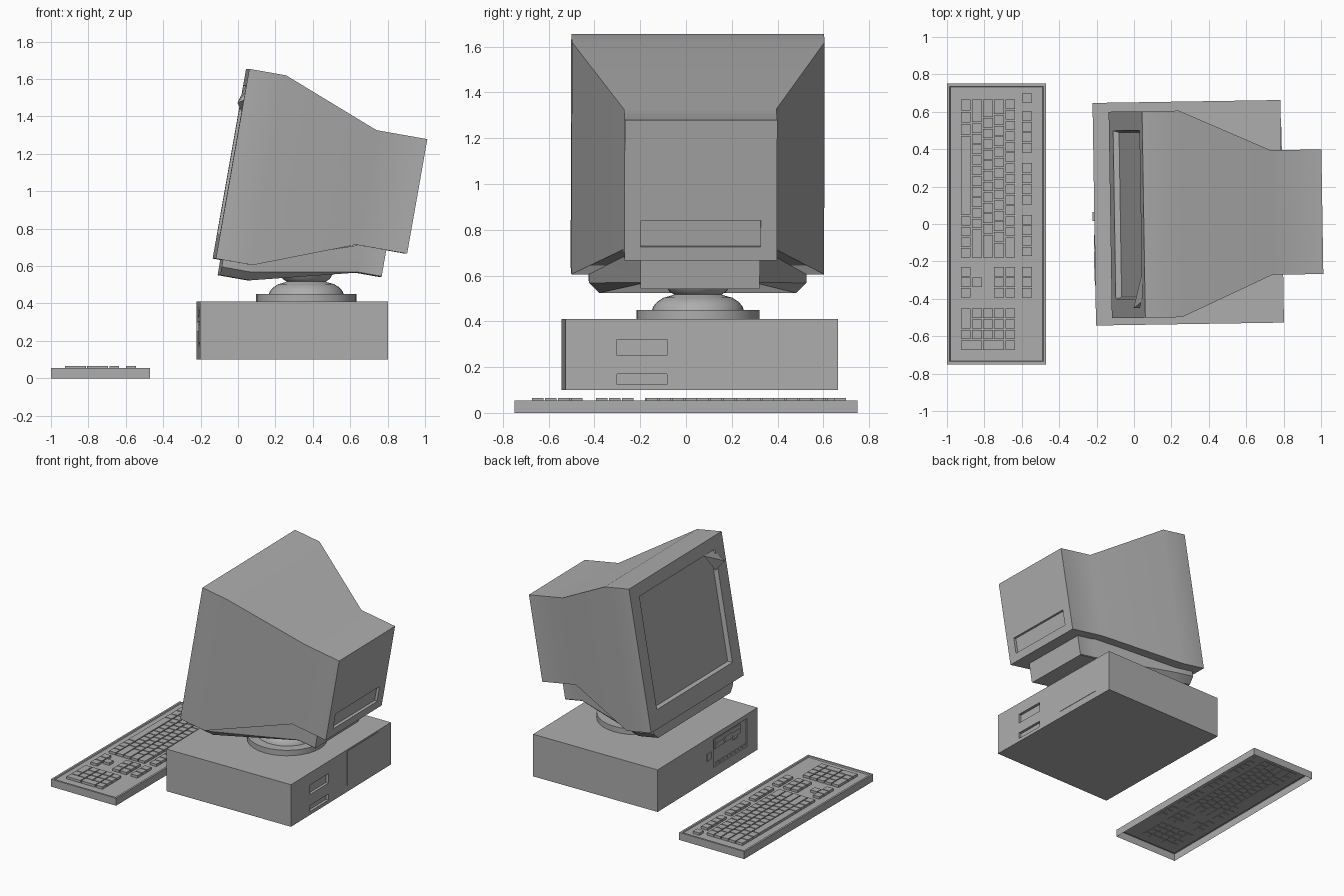
import bpy, bmesh
from math import radians, cos, sin, pi
from mathutils import Matrix, Vector

cube = bpy.data.objects.get("Cube")
if cube:
    bpy.data.objects.remove(cube, do_unlink=True)

grey = bpy.data.materials.new("plain grey")
grey.use_nodes = True
COLOUR = (0.42, 0.42, 0.42, 1)
grey.diffuse_color = COLOUR
next(n for n in grey.node_tree.nodes if n.type == 'BSDF_PRINCIPLED').inputs["Base Color"].default_value = COLOUR

TURN = Matrix.Rotation(radians(0.9), 4, 'Z')
CASE = Matrix.Translation((0.29, 0.06, 0)) @ TURN
MONITOR = Matrix.Translation((-0.127, 0.048, 0.64)) @ TURN @ Matrix.Rotation(radians(10), 4, 'Y')
WORLD = Matrix.Identity(4)


def finish(name, bm, matrix=WORLD):
    bmesh.ops.recalc_face_normals(bm, faces=bm.faces)
    mesh = bpy.data.meshes.new(name)
    bm.to_mesh(mesh)
    bm.free()
    mesh.transform(matrix)
    mesh.materials.append(grey)
    ob = bpy.data.objects.new(name, mesh)
    bpy.context.collection.objects.link(ob)
    return ob


def add_box(bm, lo, hi):
    lo, hi = Vector(lo), Vector(hi)
    place = Matrix.Translation((lo + hi) / 2) @ Matrix.Diagonal((*(hi - lo), 1))
    bmesh.ops.create_cube(bm, size=1, matrix=place)


def boxes(name, pairs, matrix=WORLD):
    bm = bmesh.new()
    for lo, hi in pairs:
        add_box(bm, lo, hi)
    return finish(name, bm, matrix)


def loft(name, rings, matrix=WORLD, cap_start=True):
    bm = bmesh.new()
    loops = [[bm.verts.new(p) for p in ring] for ring in rings]
    n = len(loops[0])
    for a, b in zip(loops, loops[1:]):
        for i in range(n):
            bm.faces.new((a[i], a[(i + 1) % n], b[(i + 1) % n], b[i]))
    if cap_start:
        bm.faces.new(loops[0])
    bm.faces.new(loops[-1])
    return finish(name, bm, matrix)


def smooth(ob):
    bpy.ops.object.select_all(action='DESELECT')
    ob.select_set(True)
    bpy.context.view_layer.objects.active = ob
    bpy.ops.object.shade_smooth_by_angle(angle=radians(30))


def cut(ob, cutter):
    cutter.hide_render = True
    mod = ob.modifiers.new("cut", 'BOOLEAN')
    mod.operation = 'DIFFERENCE'
    mod.solver = 'EXACT'
    mod.object = cutter
    bpy.context.view_layer.objects.active = ob
    bpy.ops.object.modifier_apply(modifier=mod.name)
    bpy.data.objects.remove(cutter, do_unlink=True)


# Monitor housing, from recessed screen through the body to the rear label recess
def upright(x, y0, y1, z0, z1):
    return [(x, y0, z0), (x, y1, z0), (x, y1, z1), (x, y0, z1)]


housing = loft("monitor_housing", [
    upright(0.03, -0.44, 0.44, 0.14, 0.93),
    upright(0, -0.45, 0.45, 0.13, 0.94),
    upright(0, -0.552, 0.552, 0, 1.03),
    upright(0.2, -0.552, 0.552, 0, 1.03),
    upright(0.73, -0.333, 0.333, 0.204, 0.826),
    upright(1.006, -0.333, 0.333, 0.204, 0.826),
    upright(1.006, -0.262, 0.262, 0.264, 0.381),
    upright(0.986, -0.262, 0.262, 0.264, 0.381)], MONITOR)
smooth(housing)

# Corner flap of the screen surround
bm = bmesh.new()
for p in [(0, -0.32, 0.94), (0.02, -0.45, 0.94), (0, -0.5, 0.86), (0, -0.42, 0.8),
          (0.03, -0.42, 0.9), (-0.03, -0.5, 0.84)]:
    bm.verts.new(p)
bmesh.ops.convex_hull(bm, input=bm.verts)
finish("screen_corner_flap", bm, MONITOR)


# Tapered foot under the monitor
def foot_ring(x, w, bottom, top, c):
    return [(x, -w, top), (x, -w, bottom + c), (x, c - w, bottom),
            (x, w - c, bottom), (x, w, bottom + c), (x, w, top)]


foot = loft("monitor_foot", [
    foot_ring(0.04, 0.475, -0.083, 0.01, 0.045),
    foot_ring(0.2, 0.475, -0.083, 0.01, 0.045),
    foot_ring(0.757, 0.26, 0.057, 0.21, 0.005),
    foot_ring(0.894, 0.26, 0.057, 0.21, 0.005)], MONITOR)
smooth(foot)

# Round swivel stand
profile = [(0.268, 0.41), (0.268, 0.45), (0.2, 0.45), (0.195, 0.465), (0.178, 0.485),
           (0.15, 0.503), (0.11, 0.514), (0.105, 0.518), (0.125, 0.53), (0.14, 0.555)]
STEPS = 32
stand = loft("swivel_stand", [
    [(0.365 + r * cos(2 * pi * i / STEPS), 0.052 + r * sin(2 * pi * i / STEPS), z)
     for i in range(STEPS)] for r, z in profile])
smooth(stand)

# Computer case with drive bay and rear ports
F, B = -0.5025, 0.5025
case = boxes("computer_case", [((F, -0.595, 0.1), (B, 0.595, 0.41))], CASE)
cut(case, boxes("cutter", [
    ((F - 0.1, -0.47, 0.17), (F + 0.008, -0.07, 0.377)),
    ((B - 0.02, -0.37, 0.25), (B + 0.1, -0.15, 0.32)),
    ((B - 0.02, -0.37, 0.125), (B + 0.1, -0.15, 0.17))], CASE))
boxes("drive_face", [((F + 0.002, -0.4, 0.3), (F + 0.01, -0.09, 0.365)),
                     ((F - 0.003, -0.38, 0.325), (F + 0.01, -0.11, 0.338)),
                     ((F - 0.005, -0.29, 0.305), (F + 0.01, -0.2, 0.345)),
                     ((F - 0.002, -0.36, 0.28), (F + 0.01, -0.31, 0.295))], CASE)
boxes("bay_vents", [((F + 0.003, -0.45 + 0.045 * i, 0.18), (F + 0.01, -0.42 + 0.045 * i, 0.195))
                    for i in range(8)], CASE)
boxes("power_button", [((F - 0.009, -0.035, 0.25), (F + 0.01, 0.012, 0.3))], CASE)
boxes("rear_cover_plate", [((B - 0.01, 0.07, 0.15), (B + 0.003, 0.45, 0.4))], CASE)


# Keyboard tray, hollow underneath
def flat(inset, z):
    x0, x1, y = -1 + inset, -0.47 - inset, 0.75 - inset
    return [(x0, -y, z), (x1, -y, z), (x1, y, z), (x0, y, z)]


loft("keyboard_tray", [flat(0, 0), flat(0, 0.055), flat(0.014, 0.055), flat(0.018, 0.047)],
     cap_start=False)

# Keys: each row runs from high y to low y, widths counted in key units
UNIT, PITCH, GAP = 0.0567, 0.0595, 0.007
keys = []


def key(x, y, width=1, depth=1):
    keys.append(((x, y - width * UNIT + GAP, 0.044), (x + depth * PITCH - GAP, y, 0.065)))


def key_row(x, y, widths):
    for w in widths:
        key(x, y, w)
        y -= w * UNIT


rows = [-0.926 + PITCH * i for i in range(5)]
layout = [[1.15] * 3 + [7.55] + [1] * 4,
          [2.25] + [1] * 10 + [2.75],
          [1.75] + [1] * 11 + [2.25],
          [1.5] + [1] * 12 + [1.5],
          [1] * 13 + [2]]
for x, widths in zip(rows, layout):
    key_row(x, 0.665, widths)

# Function keys
key(-0.598, 0.698)
for y, count in [(0.602, 4), (0.325, 4), (0.048, 4), (-0.23, 3)]:
    key_row(-0.598, y, [1] * count)

# Arrow and editing keys
key_row(rows[0], -0.23, [1] * 3)
key(rows[1], -0.23 - UNIT)
for x in rows[3:]:
    key_row(x, -0.23, [1] * 3)

# Number pad
key_row(rows[0], -0.453, [2, 1])
for x in rows[1:]:
    key_row(x, -0.453, [1] * 3)
last = -0.453 - 3 * UNIT
key(rows[0], last, 1, 2)
key(rows[2], last, 1, 2)
key(rows[4], last)
boxes("keyboard_keys", keys)
